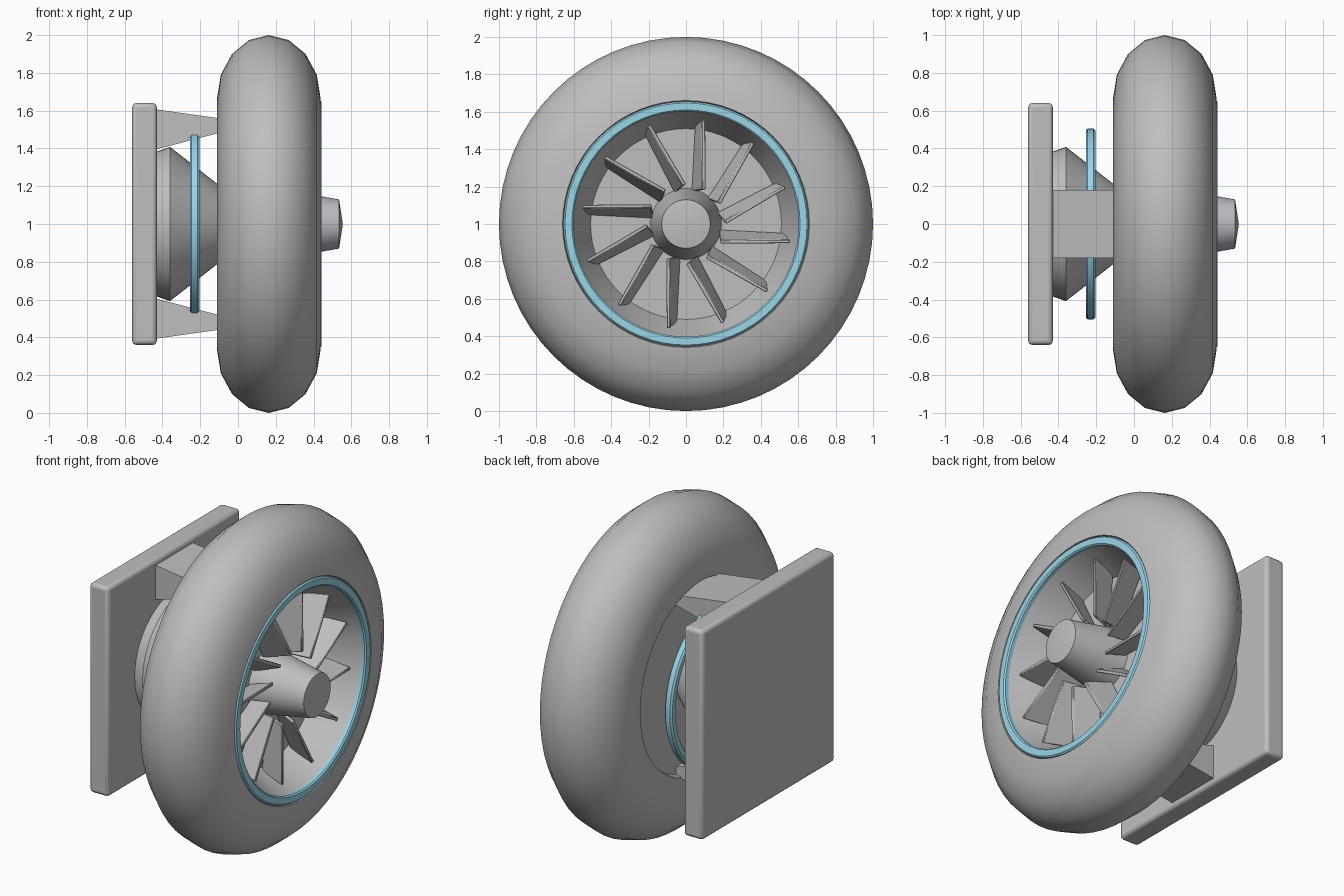
import bpy, bmesh, math

if "Cube" in bpy.data.objects:
    bpy.data.objects.remove(bpy.data.objects["Cube"])


def make_material(name, rgb):
    m = bpy.data.materials.new(name)
    m.diffuse_color = (*rgb, 1)
    m.use_nodes = True
    m.node_tree.nodes["Principled BSDF"].inputs["Base Color"].default_value = m.diffuse_color
    return m


GREY = make_material("grey metal", (0.52, 0.52, 0.52))
BLUE = make_material("light blue glow", (0.33, 0.66, 0.80))


def finish(bm, name, mat, bevel=0, segments=1):
    bmesh.ops.remove_doubles(bm, verts=bm.verts, dist=1e-5)
    bmesh.ops.recalc_face_normals(bm, faces=bm.faces)
    mesh = bpy.data.meshes.new(name)
    bm.to_mesh(mesh)
    bm.free()
    mesh.materials.append(mat)
    ob = bpy.data.objects.new(name, mesh)
    bpy.context.collection.objects.link(ob)
    if bevel:
        mod = ob.modifiers.new("bevel", 'BEVEL')
        mod.width = bevel
        mod.segments = segments
    bpy.ops.object.select_all(action='DESELECT')
    ob.select_set(True)
    bpy.context.view_layer.objects.active = ob
    bpy.ops.object.shade_smooth_by_angle(angle=math.radians(35))
    return ob


def revolve(name, profile, mat, closed=False, steps=64):
    """Spin (x, radius) points about the horizontal axle at z = 1."""
    bm = bmesh.new()
    rings = []
    for i in range(steps):
        a = math.tau * i / steps
        rings.append([bm.verts.new((x, r * math.sin(a), 1 + r * math.cos(a)))
                      for x, r in profile])
    n = len(profile)
    for i in range(steps):
        p, q = rings[i], rings[(i + 1) % steps]
        for j in range(n if closed else n - 1):
            k = (j + 1) % n
            bm.faces.new((p[j], p[k], q[k], q[j]))
    return finish(bm, name, mat)


def add_hexahedron(bm, corners):
    v = [bm.verts.new(c) for c in corners]
    for f in ((0, 1, 2, 3), (4, 5, 6, 7), (0, 1, 5, 4),
              (1, 2, 6, 5), (2, 3, 7, 6), (3, 0, 4, 7)):
        bm.faces.new([v[i] for i in f])


def extruded_quad(name, quad, half_width, mat, bevel=0, segments=1):
    """Extrude four (x, z) points across y."""
    bm = bmesh.new()
    add_hexahedron(bm, [(x, y, z) for y in (-half_width, half_width)
                        for x, z in quad])
    return finish(bm, name, mat, bevel, segments)


# Square mounting plate
extruded_quad("mounting_plate", [(-0.56, 0.36), (-0.43, 0.36),
              (-0.43, 1.64), (-0.56, 1.64)], 0.64, GREY, 0.022, 3)

# Tapered brackets above and below the axle
for label, s in (("upper", 1), ("lower", -1)):
    extruded_quad(label + "_bracket",
                  [(-0.435, 1 + s * 0.395), (-0.03, 1 + s * 0.50),
                   (-0.03, 1 + s * 0.55), (-0.435, 1 + s * 0.607)], 0.18, GREY)

# Rounded housing with a recessed front well and a shallow back recess
outer = []
for i in range(9):
    t = math.pi * i / 8
    outer.append((0.163 + 0.275 * math.cos(t), 0.66 + 0.34 * math.sin(t)))
revolve("round_housing",
        [(0.20, 0), (0.20, 0.51), (0.42, 0.605), (0.42, 0.655)] + outer
        + [(-0.098, 0.58), (-0.06, 0.57), (-0.06, 0)], GREY)


# Chamfered blue rings
def ring(name, x0, x1, r0, r1, c):
    revolve(name, [(x0, r0 + c), (x0 + c, r0), (x1 - c, r0), (x1, r0 + c),
                   (x1, r1 - c), (x1 - c, r1), (x0 + c, r1), (x0, r1 - c)],
            BLUE, closed=True)


ring("front_ring", 0.395, 0.442, 0.602, 0.655, 0.008)
ring("back_ring", -0.255, -0.205, 0.455, 0.505, 0.01)

# Rear cone and front hub
revolve("rear_cone", [(-0.44, 0), (-0.44, 0.38), (-0.36, 0.408),
                      (-0.03, 0.15), (-0.03, 0)], GREY, steps=48)
revolve("front_hub", [(0.17, 0), (0.17, 0.195), (0.535, 0.13), (0.555, 0)],
        GREY, steps=48)

# Twelve pitched fan blades
bm = bmesh.new()
for i in range(12):
    a = math.tau * i / 12
    ca, sa = math.cos(a), math.sin(a)
    corners = []
    for shift in (-0.02, 0.0):
        for x, t, r in ((0.21, 0.05, 0.175), (0.37, 0.107, 0.185),
                        (0.37, 0.103, 0.556), (0.21, 0.068, 0.525)):
            t += shift
            corners.append((x, t * ca + r * sa, 1 + r * ca - t * sa))
    add_hexahedron(bm, corners)
finish(bm, "fan_blades", GREY, 0.004)
